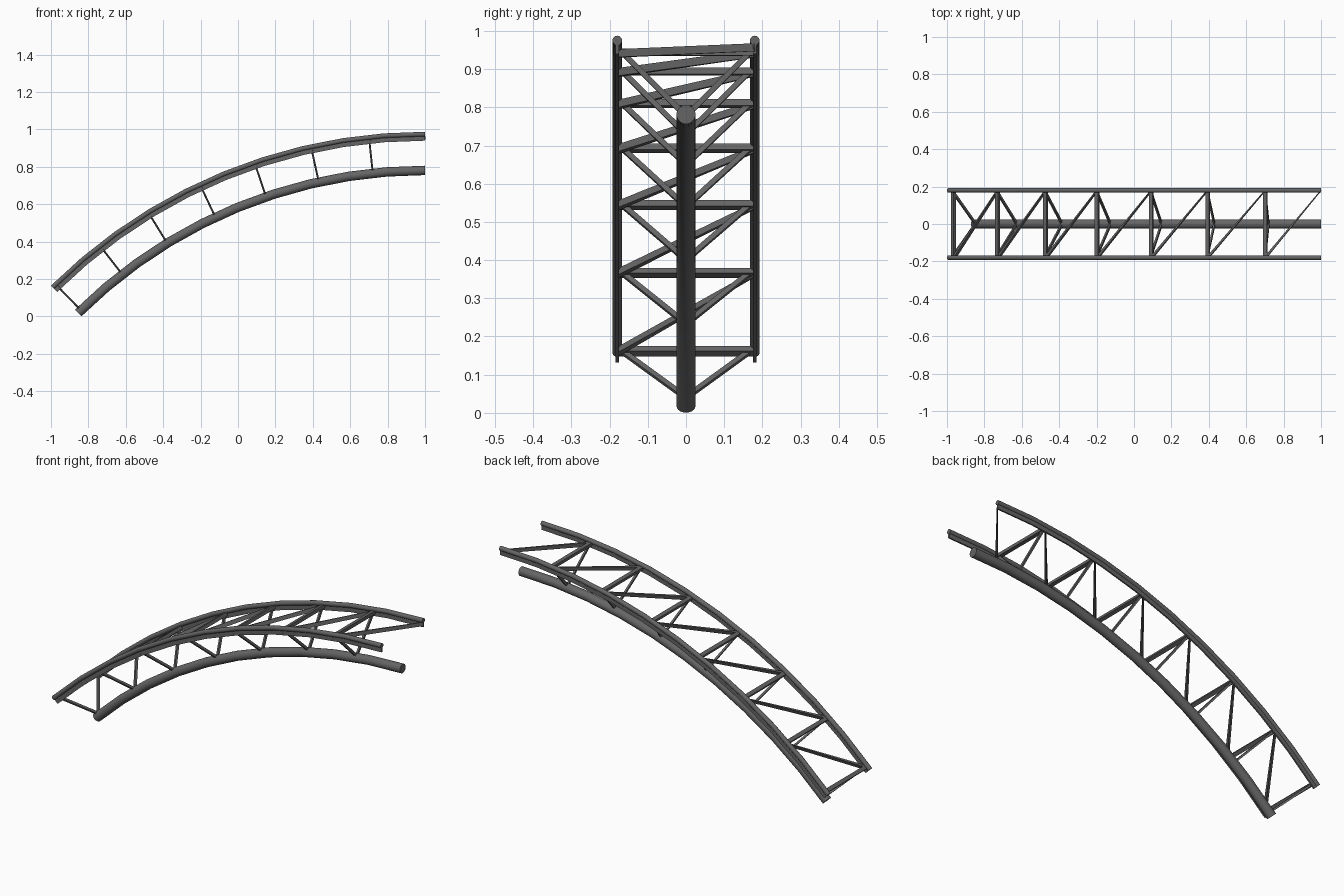
import bpy, bmesh, math
from mathutils import Vector

cube = bpy.data.objects.get("Cube")
if cube:
    bpy.data.objects.remove(cube, do_unlink=True)

# Shared dimensions: concentric arcs about a point under the right end
CENTRE_Z = -1.856
SWEEP = math.radians(44.7)
OUTER_R, INNER_R = 2.831, 2.637
HALF_W = 0.18
SEGMENTS = 10
PANELS = 7

steel = bpy.data.materials.new("dark_grey_steel")
steel.use_nodes = True
GREY = (0.13, 0.13, 0.13, 1)
steel.diffuse_color = GREY
steel.node_tree.nodes["Principled BSDF"].inputs["Base Color"].default_value = GREY


def on_arc(angle, radius, y):
    return Vector((1 - radius * math.sin(angle), y,
                   CENTRE_Z + radius * math.cos(angle)))


def joint_angle(k):
    """Angle of bracing joint k; joint 0 is the right end of the arch."""
    return math.radians(max(0, 6.36 * k - 0.28))


def circle(radius, sides):
    return [(radius * math.cos(math.tau * i / sides),
             radius * math.sin(math.tau * i / sides)) for i in range(sides)]


def rectangle(w, h):
    return [(-w / 2, -h / 2), (w / 2, -h / 2), (w / 2, h / 2), (-w / 2, h / 2)]


def skin(name, rings):
    """Join rings of points into a closed, capped solid."""
    bm = bmesh.new()
    loops = [[bm.verts.new(p) for p in ring] for ring in rings]
    n = len(loops[0])
    for a, b in zip(loops, loops[1:]):
        for i in range(n):
            j = (i + 1) % n
            bm.faces.new((a[i], a[j], b[j], b[i]))
    bm.faces.new(loops[0])
    bm.faces.new(loops[-1])
    bmesh.ops.recalc_face_normals(bm, faces=bm.faces)
    mesh = bpy.data.meshes.new(name)
    bm.to_mesh(mesh)
    bm.free()
    mesh.materials.append(steel)
    mesh.shade_smooth()
    mesh.set_sharp_from_angle(angle=math.radians(30))
    obj = bpy.data.objects.new(name, mesh)
    bpy.context.collection.objects.link(obj)


def chord(name, profile, radius, y):
    """Sweep a (sideways, outward) profile along the arch."""
    skin(name, [[on_arc(SWEEP * s / SEGMENTS, radius + v, y + u) for u, v in profile]
                for s in range(SEGMENTS + 1)])


def beam(name, start, end, up, start_profile, end_profile=None):
    """Straight member between two points."""
    along = (end - start).normalized()
    side = along.cross(up).normalized()
    rise = side.cross(along)
    skin(name, [[p + side * u + rise * v for u, v in prof]
                for p, prof in ((start, start_profile),
                                (end, end_profile or start_profile))])


# Main chords, with a thin fin under each upper one
chord("lower_chord", circle(0.025, 20), INNER_R, 0)
fin = [(u, v - 0.022) for u, v in rectangle(0.008, 0.026)]
for side, label in ((-1, "front"), (1, "back")):
    chord(label + "_upper_chord", circle(0.0125, 16), OUTER_R, side * HALF_W)
    chord(label + "_chord_fin", fin, OUTER_R, side * HALF_W)

# Bracing at each joint: cross bar, two struts to the lower chord, one diagonal
BAR_R = OUTER_R - 0.015
DIAGONAL_R = OUTER_R - 0.018
for k in range(1, PANELS + 1):
    angle = joint_angle(k)
    up = Vector((-math.sin(angle), 0, math.cos(angle)))
    beam(f"cross_bar_{k}", on_arc(angle, BAR_R, -HALF_W),
         on_arc(angle, BAR_R, HALF_W), up, rectangle(0.02, 0.018))
    foot = on_arc(angle, INNER_R + 0.01, 0)
    for side, label in ((-1, "front"), (1, "back")):
        beam(f"{label}_strut_{k}", foot, on_arc(angle, BAR_R, side * 0.167), up,
             rectangle(0.01, 0.014))
    beam(f"diagonal_{k}", on_arc(angle, DIAGONAL_R, -HALF_W),
         on_arc(joint_angle(k - 1), DIAGONAL_R, HALF_W), up,
         rectangle(0.013, 0.021), rectangle(0.004, 0.021))
